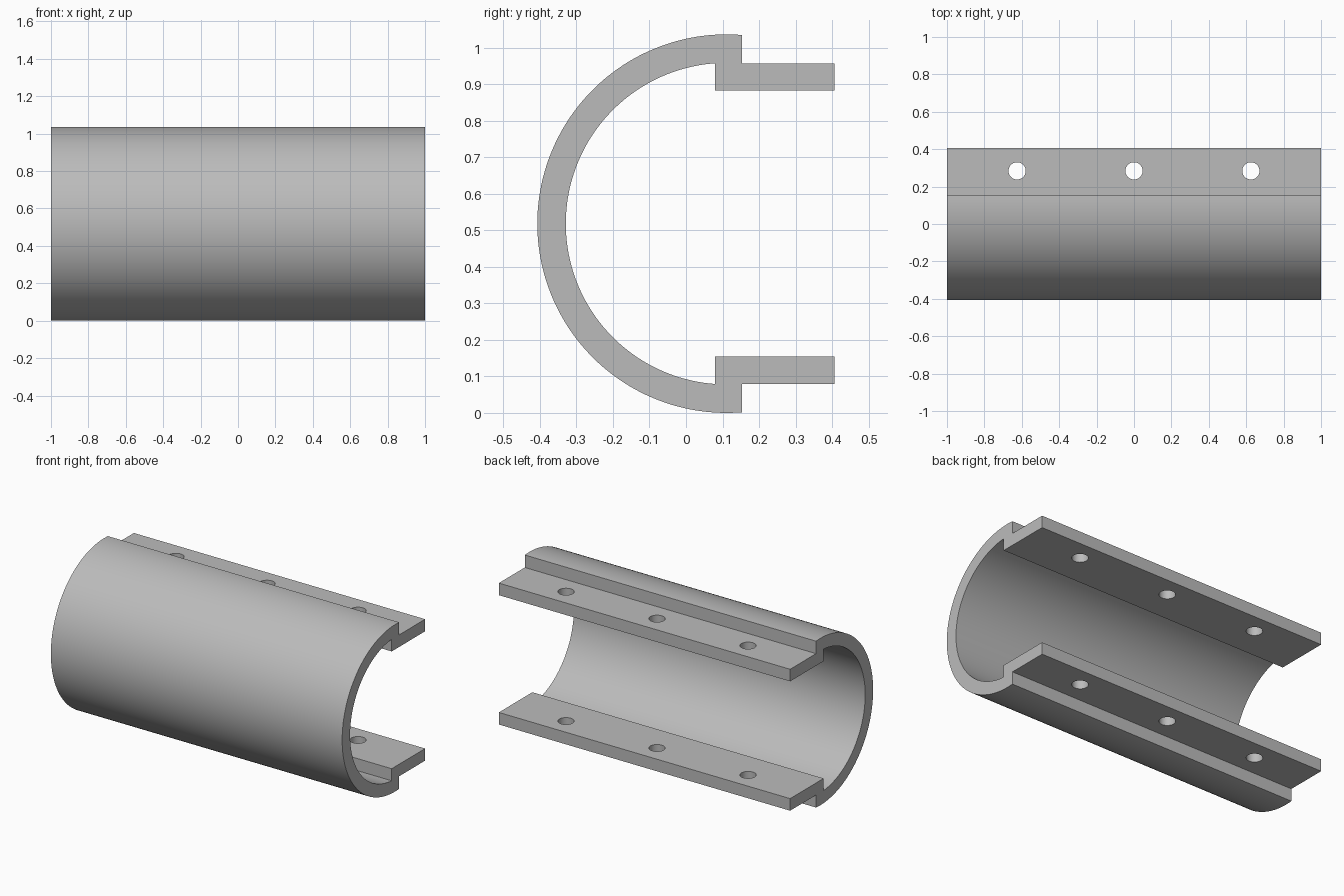
import bpy, bmesh, math

if "Cube" in bpy.data.objects:
    bpy.data.objects.remove(bpy.data.objects["Cube"], do_unlink=True)

LENGTH = 2.0
CY, CZ = 0.111, 0.518            # axis of the round shell
R_OUT, R_IN = 0.518, 0.440
LIP, STEP, BACK = 0.079, 0.153, 0.407
FLANGE = 0.075
SEGMENTS = 96

grey = bpy.data.materials.new("plain grey")
grey.use_nodes = True
colour = (0.5, 0.5, 0.5, 1)
grey.diffuse_color = colour
grey.node_tree.nodes["Principled BSDF"].inputs["Base Color"].default_value = colour


def arc(radius, y_end):
    """Points from the top end, round the front, to the bottom end."""
    start = math.acos((y_end - CY) / radius)
    span = 2 * math.pi - 2 * start
    angles = [start + span * i / SEGMENTS for i in range(SEGMENTS + 1)]
    return [(CY + radius * math.cos(a), CZ + radius * math.sin(a)) for a in angles]


# Half-pipe section with a stepped flange at each end
outer = arc(R_OUT, STEP)
inner = arc(R_IN, LIP)[::-1]
top = inner[-1][1]
low = top - FLANGE
upper_flange = [(LIP, low), (BACK, low), (BACK, top), (STEP, top)]
lower_flange = [(y, 2 * CZ - z) for y, z in reversed(upper_flange)]
section = outer + lower_flange + inner + upper_flange

bm = bmesh.new()
face = bm.faces.new([bm.verts.new((-LENGTH / 2, y, z)) for y, z in section])
grown = bmesh.ops.extrude_face_region(bm, geom=[face])
moved = [v for v in grown["geom"] if isinstance(v, bmesh.types.BMVert)]
bmesh.ops.translate(bm, verts=moved, vec=(LENGTH, 0, 0))
bmesh.ops.recalc_face_normals(bm, faces=bm.faces)
mesh = bpy.data.meshes.new("half_pipe_clamp")
bm.to_mesh(mesh)
bm.free()
mesh.materials.append(grey)
clamp = bpy.data.objects.new("half_pipe_clamp", mesh)
bpy.context.collection.objects.link(clamp)

# Bolt holes through both flanges
for i, x in enumerate((-0.625, 0, 0.625)):
    bpy.ops.mesh.primitive_cylinder_add(vertices=48, radius=0.046, depth=1.4,
                                        location=(x, 0.284, CZ))
    cutter = bpy.context.object
    cutter.name = f"bolt_hole_cutter_{i + 1}"
    cutter.data.materials.append(grey)
    cutter.hide_render = True
    cutter.hide_set(True)
    cut = clamp.modifiers.new(f"bolt_hole_{i + 1}", "BOOLEAN")
    cut.operation = "DIFFERENCE"
    cut.solver = "EXACT"
    cut.object = cutter

# Apply the cuts, then smooth the round surfaces
bpy.ops.object.select_all(action="DESELECT")
clamp.select_set(True)
bpy.context.view_layer.objects.active = clamp
for name in [m.name for m in clamp.modifiers]:
    bpy.ops.object.modifier_apply(modifier=name)
for ob in [o for o in bpy.data.objects if o.name.startswith("bolt_hole_cutter")]:
    bpy.data.objects.remove(ob, do_unlink=True)
bpy.ops.object.shade_smooth_by_angle(angle=math.radians(30))
